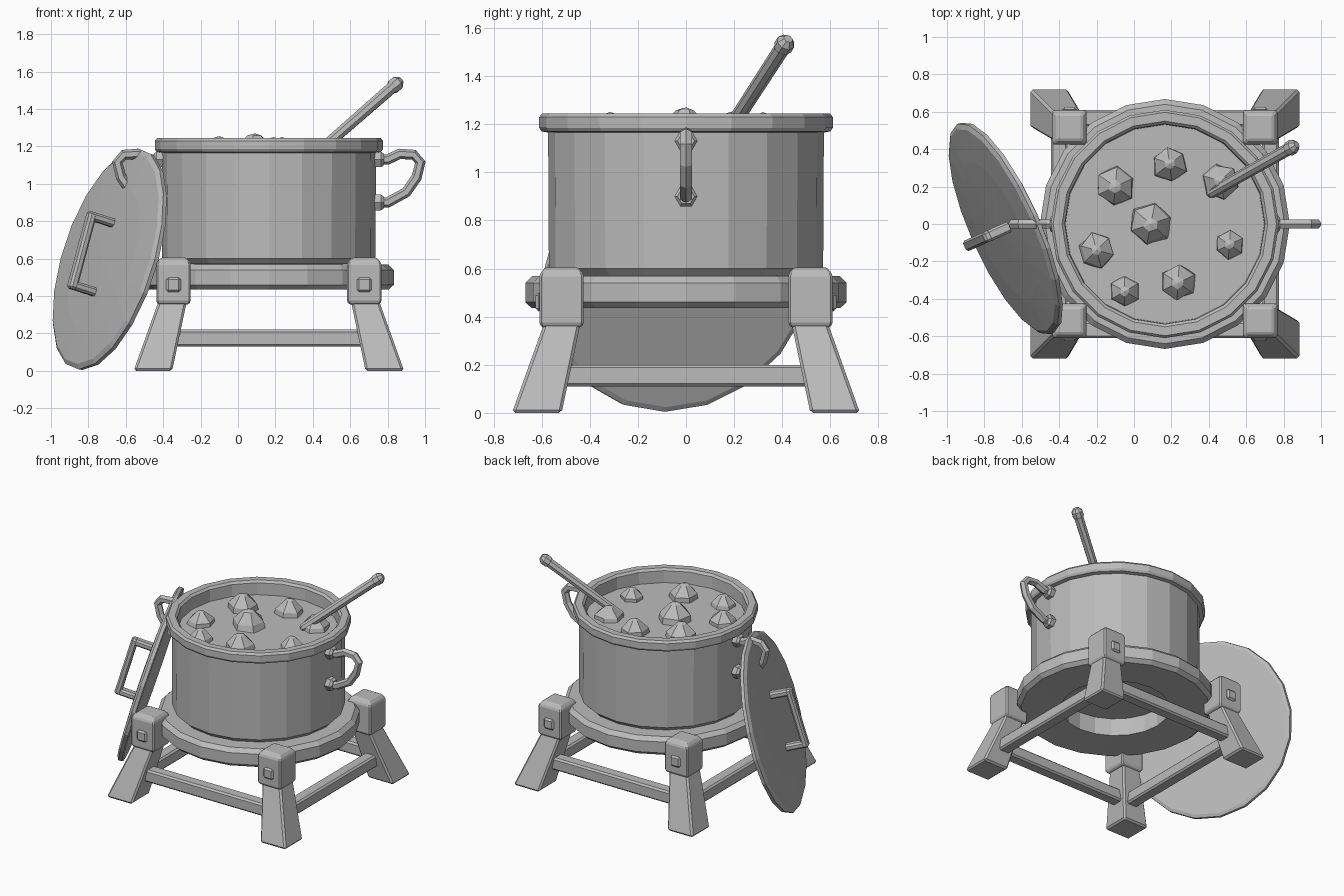
import bpy, bmesh, math, random
from mathutils import Vector, Matrix

if "Cube" in bpy.data.objects:
    bpy.data.objects.remove(bpy.data.objects["Cube"])

random.seed(4)
CX = 0.165          # pot and stand axis
SIDES = 20

grey = bpy.data.materials.new("plain grey")
grey.use_nodes = True
grey.diffuse_color = (0.5, 0.5, 0.5, 1)
grey.node_tree.nodes["Principled BSDF"].inputs["Base Color"].default_value = (0.5, 0.5, 0.5, 1)


def finish(name, bm, matrix=None, bevel=0):
    bmesh.ops.remove_doubles(bm, verts=bm.verts, dist=0.0005)
    bmesh.ops.recalc_face_normals(bm, faces=bm.faces)
    mesh = bpy.data.meshes.new(name)
    bm.to_mesh(mesh)
    bm.free()
    mesh.materials.append(grey)
    obj = bpy.data.objects.new(name, mesh)
    bpy.context.collection.objects.link(obj)
    if matrix:
        obj.matrix_world = matrix
    if bevel:
        mod = obj.modifiers.new("edge", "BEVEL")
        mod.width = bevel
        mod.segments = 1
        mod.limit_method = "ANGLE"
    return obj


def loft(bm, rings, cap=True, closed=False):
    """Join rings of points with quads."""
    loops = [[bm.verts.new(p) for p in ring] for ring in rings]
    pairs = list(zip(loops, loops[1:]))
    if closed:
        pairs.append((loops[-1], loops[0]))
    for a, b in pairs:
        for i in range(len(a)):
            j = (i + 1) % len(a)
            bm.faces.new((a[i], a[j], b[j], b[i]))
    if cap and not closed:
        bm.faces.new(loops[0])
        bm.faces.new(loops[-1])


def circle(r, z, n=SIDES, jitter=0):
    pts = []
    for i in range(n):
        a = math.tau * i / n
        k = r * (1 + random.uniform(-jitter, jitter))
        pts.append(Vector((k * math.cos(a), k * math.sin(a), z)))
    return pts


def lathe(name, profile, matrix, n=SIDES, closed=False):
    bm = bmesh.new()
    loft(bm, [circle(r, z, n) for r, z in profile], closed=closed)
    return finish(name, bm, matrix)


def square(x, y, z, h):
    return [Vector((x + sx * h, y + sy * h, z))
            for sx, sy in ((-1, -1), (1, -1), (1, 1), (-1, 1))]


def box(name, centre, size, matrix=None, bevel=0.012):
    bm = bmesh.new()
    bmesh.ops.create_cube(bm, size=1, matrix=Matrix.Translation(centre) @ Matrix.Diagonal((*size, 1)))
    return finish(name, bm, matrix, bevel)


def frame(origin, axis, up):
    """Matrix whose z follows axis and whose y leans towards up."""
    z = Vector(axis).normalized()
    x = Vector(up).cross(z).normalized()
    m = Matrix((x, z.cross(x), z)).transposed().to_4x4()
    return Matrix.Translation(origin) @ m


axis = Matrix.Translation((CX, 0, 0))

# Pot with its rim, and the stew surface
lathe("pot", [(0.54, 0.57), (0.57, 0.6), (0.573, 1.165), (0.6, 1.17), (0.61, 1.185),
              (0.61, 1.23), (0.597, 1.245), (0.55, 1.245), (0.535, 1.23), (0.53, 1.1)], axis)
lathe("stew", [(0.535, 1.11), (0.535, 1.145)], axis)

# Chunks floating in the stew: x, y, radius, top
chunks = [(-0.1, 0.2, 0.11, 1.255), (0.19, 0.32, 0.1, 1.25), (0.46, 0.23, 0.1, 1.235),
          (0.09, 0, 0.12, 1.27), (-0.2, -0.14, 0.1, 1.235), (-0.05, -0.36, 0.085, 1.23),
          (0.235, -0.315, 0.1, 1.25), (0.51, -0.11, 0.08, 1.225)]
for x, y, r, top in chunks:
    bm = bmesh.new()
    h = top - 1.12
    loft(bm, [circle(r, 0, 6, 0.12), circle(r * 0.9, h * 0.45, 6, 0.1),
              circle(r * 0.3, h * 0.92, 6, 0.2), circle(0, h, 6)], cap=False)
    finish("stew_chunk", bm, Matrix.Translation((x, y, 1.12)) @ Matrix.Rotation(random.uniform(0, 6), 4, "Z"))

# Spoon handle resting in the stew
low, high = Vector((0.4, 0.16, 1.145)), Vector((0.87, 0.425, 1.555))
length = (high - low).length
lathe("spoon_handle", [(0.02, 0), (0.03, 0.02), (0.033, length - 0.07), (0.04, length - 0.06),
                       (0.04, length - 0.025), (0.02, length)],
      frame(low, high - low, (0, 0, 1)), 8)

# Looped side handles with hexagonal mounts
path = [(0.56, 1.13), (0.635, 1.13), (0.7, 1.16), (0.775, 1.155), (0.81, 1.115),
        (0.79, 1.035), (0.735, 0.955), (0.635, 0.9), (0.56, 0.9)]
for side, label in ((1, "left"), (-1, "right")):
    bm = bmesh.new()
    rings = []
    for i, (x, z) in enumerate(path):
        a, b = path[max(i - 1, 0)], path[min(i + 1, len(path) - 1)]
        t = Vector((b[0] - a[0], 0, b[1] - a[1])).normalized()
        n = Vector((-t.z, 0, t.x))
        ring = []
        for k in range(6):
            ang = math.tau * k / 6
            p = Vector((x, 0, z)) + n * (0.028 * math.cos(ang)) + Vector((0, 0.028 * math.sin(ang), 0))
            ring.append((p.x * side, p.y, p.z))
        rings.append(ring)
    loft(bm, rings)
    finish(label + "_pot_handle", bm, axis)
    for z in (1.13, 0.9):
        lathe(label + "_handle_mount", [(0.048, 0), (0.048, 0.045), (0.035, 0.06)],
              frame((CX + side * 0.555, 0, z), (side, 0, 0), (0, 0, 1)), 6)

# Ring that carries the pot
lathe("stand_ring", [(0.37, 0.44), (0.64, 0.435), (0.668, 0.46), (0.668, 0.54),
                     (0.64, 0.568), (0.37, 0.57)], axis, closed=True)

# Splayed legs, head blocks and square pegs
for sx in (-1, 1):
    for sy in (-1, 1):
        bm = bmesh.new()
        loft(bm, [square(sx * 0.62, sy * 0.62, 0, 0.103), square(sx * 0.512, sy * 0.512, 0.38, 0.075)])
        finish("leg", bm, axis, 0.012)
        bm = bmesh.new()
        loft(bm, [square(sx * 0.51, sy * 0.517, z, h)
                  for z, h in ((0.355, 0.083), (0.375, 0.092), (0.575, 0.092), (0.605, 0.068))])
        finish("leg_block", bm, axis, 0.008)
        box("peg", (sx * 0.51, sy * 0.612, 0.46), (0.078, 0.025, 0.078), axis)

# Braces between the legs
for s in (-1, 1):
    box("cross_brace", (0, s * 0.565, 0.175), (1.1, 0.09, 0.09), axis)
    box("side_brace", (s * 0.565, 0, 0.155), (0.09, 1.1, 0.09), axis)

# Lid leaning on the pot, with its bracket handle
lean = frame((-0.69, -0.025, 0.597), (-0.875, -0.39, 0.28), (0, 0, 1))
lathe("lid", [(0.59, -0.025), (0.612, -0.018), (0.615, 0.005), (0.59, 0.02),
              (0.4, 0.032), (0, 0.04)], lean)
box("lid_grip", (0, 0, 0.165), (0.06, 0.43, 0.045), lean)
for s in (-1, 1):
    box("lid_grip_foot", (0, s * 0.192, 0.09), (0.06, 0.046, 0.15), lean)
